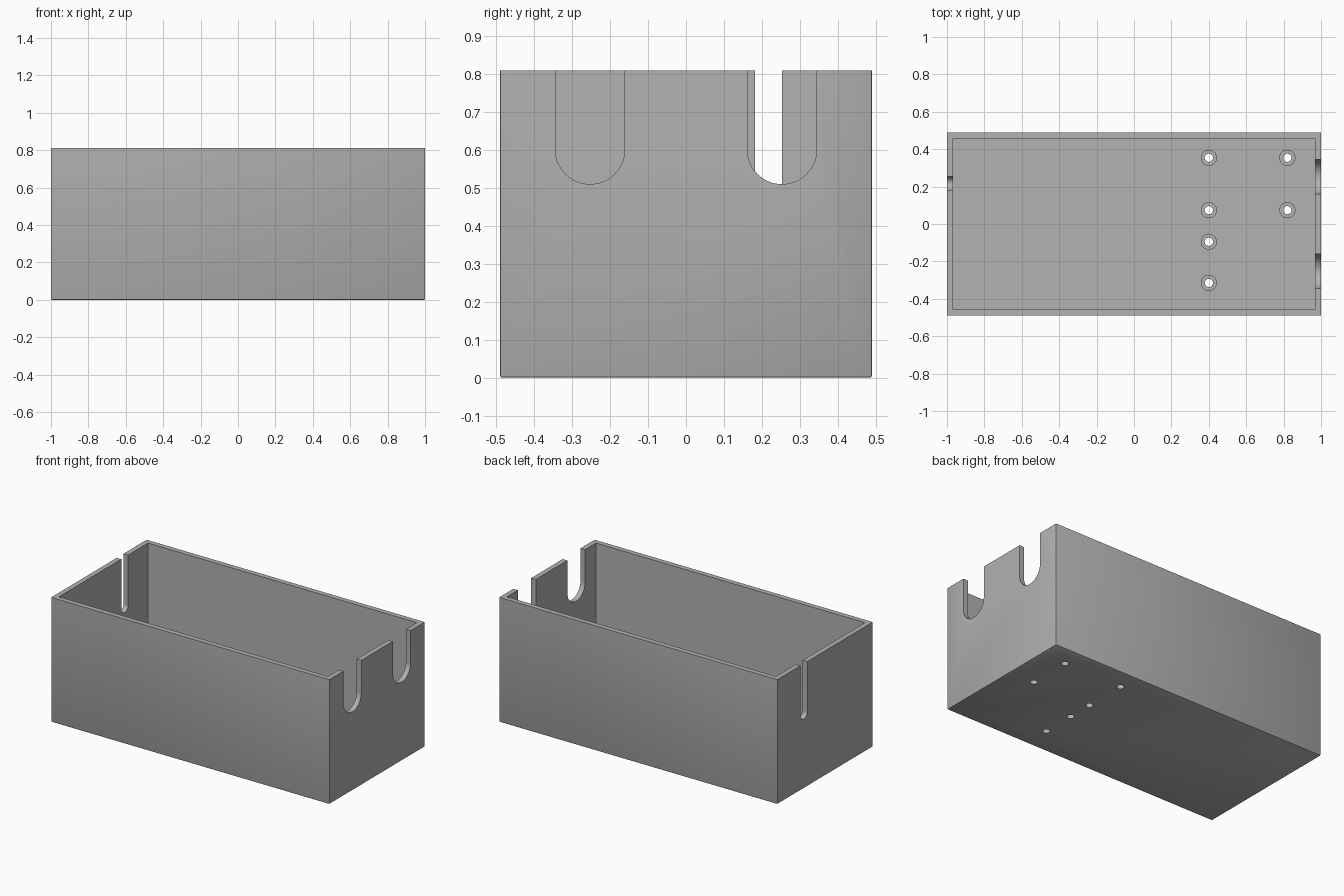
import bpy, bmesh
from math import radians, pi, cos, sin
from mathutils import Matrix

if "Cube" in bpy.data.objects:
    bpy.data.objects.remove(bpy.data.objects["Cube"], do_unlink=True)

LENGTH, WIDTH, HEIGHT, WALL = 2.0, 0.98, 0.81, 0.033
POST_TOP = 0.095
POST_R, HOLE_R = 0.043, 0.022
POSTS = [(0.4, 0.354), (0.4, 0.074), (0.4, -0.095), (0.4, -0.315),
         (0.82, 0.354), (0.82, 0.074)]

grey = bpy.data.materials.new("plain_grey")
grey.use_nodes = True
colour = (0.445, 0.445, 0.445, 1)
grey.diffuse_color = colour
grey.node_tree.nodes["Principled BSDF"].inputs["Base Color"].default_value = colour


def to_object(name, bm):
    bmesh.ops.recalc_face_normals(bm, faces=bm.faces[:])
    mesh = bpy.data.meshes.new(name)
    bm.to_mesh(mesh)
    bm.free()
    mesh.materials.append(grey)
    obj = bpy.data.objects.new(name, mesh)
    bpy.context.collection.objects.link(obj)
    return obj


def block(name, size, z0, bevel=0):
    bm = bmesh.new()
    bmesh.ops.create_cube(bm, size=1, matrix=Matrix.Translation(
        (0, 0, z0 + size[2] / 2)) @ Matrix.Diagonal((*size, 1)))
    if bevel:
        # Ease every outer edge except the top rim
        edges = [e for e in bm.edges if min(v.co.z for v in e.verts) < z0 + 0.01]
        bmesh.ops.bevel(bm, geom=edges, offset=bevel, segments=2,
                        profile=0.5, affect='EDGES')
    return to_object(name, bm)


def cylinder(name, x, y, radius, z0, z1):
    bm = bmesh.new()
    bmesh.ops.create_cone(bm, cap_ends=True, segments=40, radius1=radius,
                          radius2=radius, depth=z1 - z0,
                          matrix=Matrix.Translation((x, y, (z0 + z1) / 2)))
    return to_object(name, bm)


def slot(x, y, radius, bottom):
    """U-shaped prism, open at the top, running through an end wall."""
    centre, n = bottom + radius, 32
    outline = [(y + radius * cos(pi + pi * i / n), centre + radius * sin(pi + pi * i / n))
               for i in range(n + 1)]
    outline += [(y + radius, HEIGHT + 0.1), (y - radius, HEIGHT + 0.1)]
    bm = bmesh.new()
    face = bm.faces.new([bm.verts.new((x - 0.1, a, b)) for a, b in outline])
    side = bmesh.ops.extrude_face_region(bm, geom=[face])["geom"]
    bmesh.ops.translate(bm, vec=(0.2, 0, 0),
                        verts=[v for v in side if isinstance(v, bmesh.types.BMVert)])
    return to_object("slot_cutter", bm)


def combine(target, tool, operation):
    mod = target.modifiers.new("cut", 'BOOLEAN')
    mod.operation, mod.object, mod.solver = operation, tool, 'EXACT'
    bpy.context.view_layer.objects.active = target
    bpy.ops.object.modifier_apply(modifier=mod.name)
    bpy.data.objects.remove(tool, do_unlink=True)


# Hollow open-topped box
box = block("open_box", (LENGTH, WIDTH, HEIGHT), 0, 0.005)
cavity = block("cavity_cutter", (LENGTH - 2 * WALL, WIDTH - 2 * WALL, HEIGHT), WALL)
combine(box, cavity, 'DIFFERENCE')

# Cable slots: two wide on one end, one narrow on the other
for x, y, radius, bottom in [(1, -0.253, 0.0915, 0.51), (1, 0.253, 0.0915, 0.51),
                             (-1, 0.2175, 0.0355, 0.45)]:
    combine(box, slot(x, y, radius, bottom), 'DIFFERENCE')

# Screw posts on the floor, bored right through
for x, y in POSTS:
    combine(box, cylinder("post", x, y, POST_R, WALL / 2, POST_TOP), 'UNION')
    combine(box, cylinder("hole_cutter", x, y, HOLE_R, -0.1, POST_TOP + 0.1), 'DIFFERENCE')

bpy.ops.object.select_all(action='DESELECT')
box.select_set(True)
bpy.context.view_layer.objects.active = box
bpy.ops.object.shade_smooth_by_angle(angle=radians(30))
